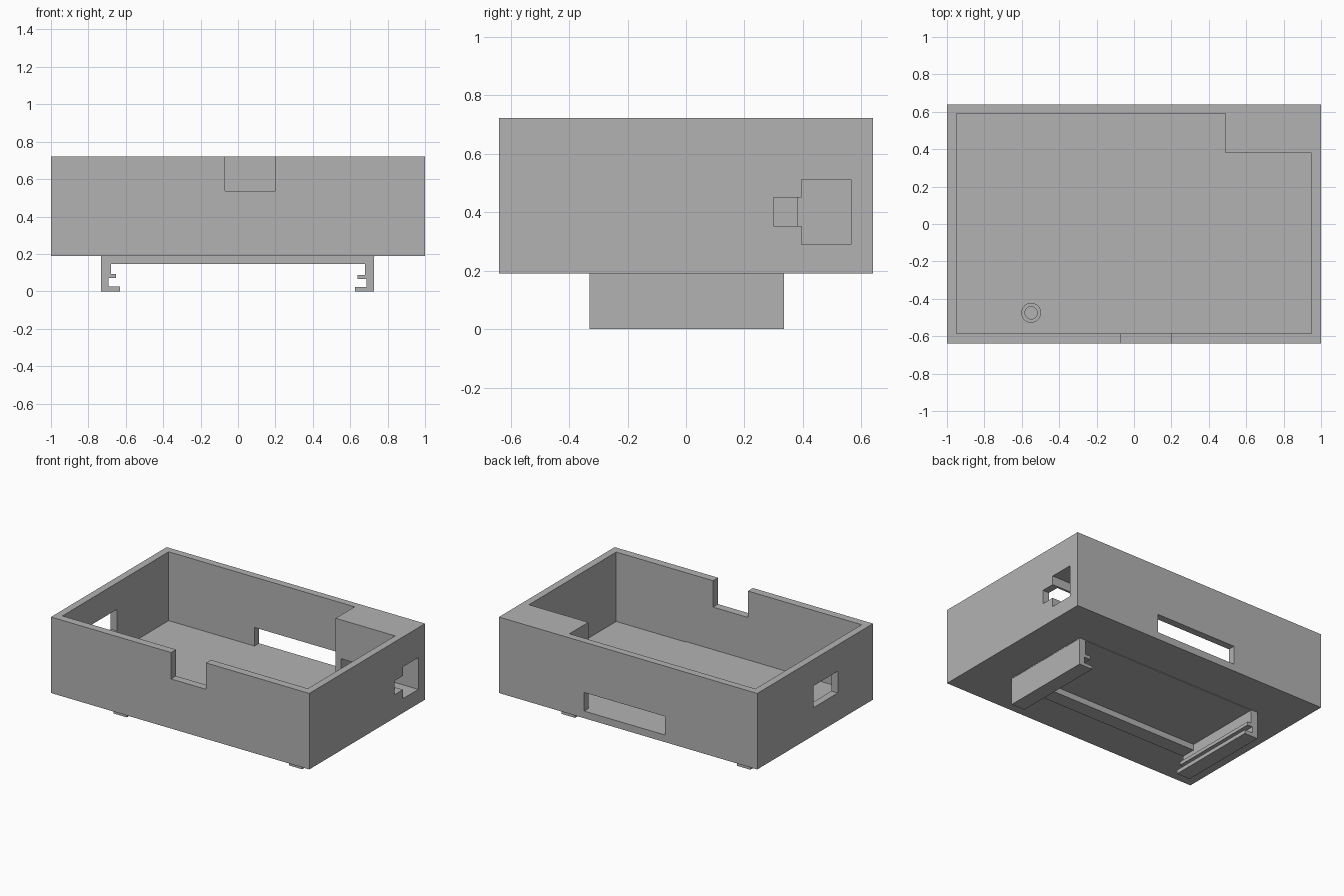
import bpy, bmesh
from mathutils import Matrix, Vector

if "Cube" in bpy.data.objects:
    bpy.data.objects.remove(bpy.data.objects["Cube"], do_unlink=True)

grey = bpy.data.materials.new("plain_grey")
grey.use_nodes = True
grey.diffuse_color = (0.45, 0.45, 0.45, 1)
grey.node_tree.nodes["Principled BSDF"].inputs["Base Color"].default_value = grey.diffuse_color


def finish(name, bm):
    bmesh.ops.recalc_face_normals(bm, faces=bm.faces)
    mesh = bpy.data.meshes.new(name)
    bm.to_mesh(mesh)
    bm.free()
    mesh.materials.append(grey)
    obj = bpy.data.objects.new(name, mesh)
    bpy.context.collection.objects.link(obj)
    return obj


def box(name, x, y, z):
    """Box from (low, high) ranges."""
    lo, hi = Vector((x[0], y[0], z[0])), Vector((x[1], y[1], z[1]))
    bm = bmesh.new()
    bmesh.ops.create_cube(bm, size=1, matrix=Matrix.Translation((lo + hi) / 2)
                          @ Matrix.Diagonal((*(hi - lo), 1)))
    return finish(name, bm)


def cylinder(name, radius, x, y, low, high):
    bm = bmesh.new()
    bmesh.ops.create_cone(bm, cap_ends=True, segments=32, radius1=radius, radius2=radius,
                          depth=high - low, matrix=Matrix.Translation((x, y, (low + high) / 2)))
    return finish(name, bm)


def extrude_y(name, points, y0, y1):
    """Prism from an x-z profile."""
    bm = bmesh.new()
    face = bm.faces.new([bm.verts.new((x, y0, z)) for x, z in points])
    moved = bmesh.ops.extrude_face_region(bm, geom=[face])["geom"]
    bmesh.ops.translate(bm, vec=(0, y1 - y0, 0),
                        verts=[v for v in moved if isinstance(v, bmesh.types.BMVert)])
    return finish(name, bm)


def cut(obj, cutters):
    for cutter in cutters:
        cutter.hide_render = True
        mod = obj.modifiers.new("cut", "BOOLEAN")
        mod.operation, mod.solver, mod.object = "DIFFERENCE", "EXACT", cutter
    bpy.context.view_layer.update()
    graph = bpy.context.evaluated_depsgraph_get()
    result = bpy.data.meshes.new_from_object(obj.evaluated_get(graph))
    obj.modifiers.clear()
    obj.data = result
    result.materials.clear()
    result.materials.append(grey)
    for poly in result.polygons:
        poly.material_index = 0
    for cutter in cutters:
        bpy.data.objects.remove(cutter, do_unlink=True)


BASE, FLOOR, TOP, OVER = 0.19, 0.24, 0.722, 0.9

# Open tray with a solid rear corner block and openings in all four walls
tray = box("tray", (-1, 1), (-0.64, 0.64), (BASE, TOP))
cut(tray, [
    box("main_cavity", (-0.95, 0.49), (-0.585, 0.59), (FLOOR, OVER)),
    box("side_cavity", (0.41, 0.95), (-0.585, 0.38), (FLOOR - 0.004, OVER)),
    box("front_notch", (-0.07, 0.2), (-0.8, -0.5), (0.537, OVER)),
    box("rear_window", (-0.285, 0.34), (0.5, 0.8), (FLOOR, 0.37)),
    box("left_wall_hole", (-1.2, -0.8), (-0.25, 0.02), (0.385, 0.537)),
    box("socket_hole", (0.53, 1.2), (0.395, 0.565), (0.29, 0.512)),
    box("socket_slot", (0.53, 1.2), (0.3, 0.41), (0.353, 0.45)),
])

# Hollow screw post on the floor
post = cylinder("screw_post", 0.053, -0.55, -0.475, FLOOR - 0.01, 0.31)
cut(post, [cylinder("screw_bore", 0.033, -0.55, -0.475, FLOOR, 0.4)])

# Underside mount: thin pad, stop bar and two rail clips
Y0, Y1 = -0.33, 0.335
box("mount_pad", (-0.73, 0.73), (Y0, Y1), (BASE - 0.004, BASE + 0.01))
box("stop_bar", (-0.69, 0.69), (Y0, -0.227), (0.145, BASE))


def clip(name, side, outer, neck, ledge, slot, lip, ledge_z, lip_top):
    low, high = ledge_z
    profile = [(outer, 0), (outer, BASE), (neck, BASE), (neck, high), (ledge, high),
               (ledge, low), (slot, low), (slot, lip_top), (lip, lip_top), (lip, 0)]
    extrude_y(name, [(side * x, z) for x, z in profile], Y0, Y1)


clip("right_clip", -1, 0.733, 0.68, 0.653, 0.692, 0.63, (0.07, 0.094), 0.027)
clip("left_clip", 1, 0.728, 0.68, 0.64, 0.688, 0.625, (0.066, 0.088), 0.023)
